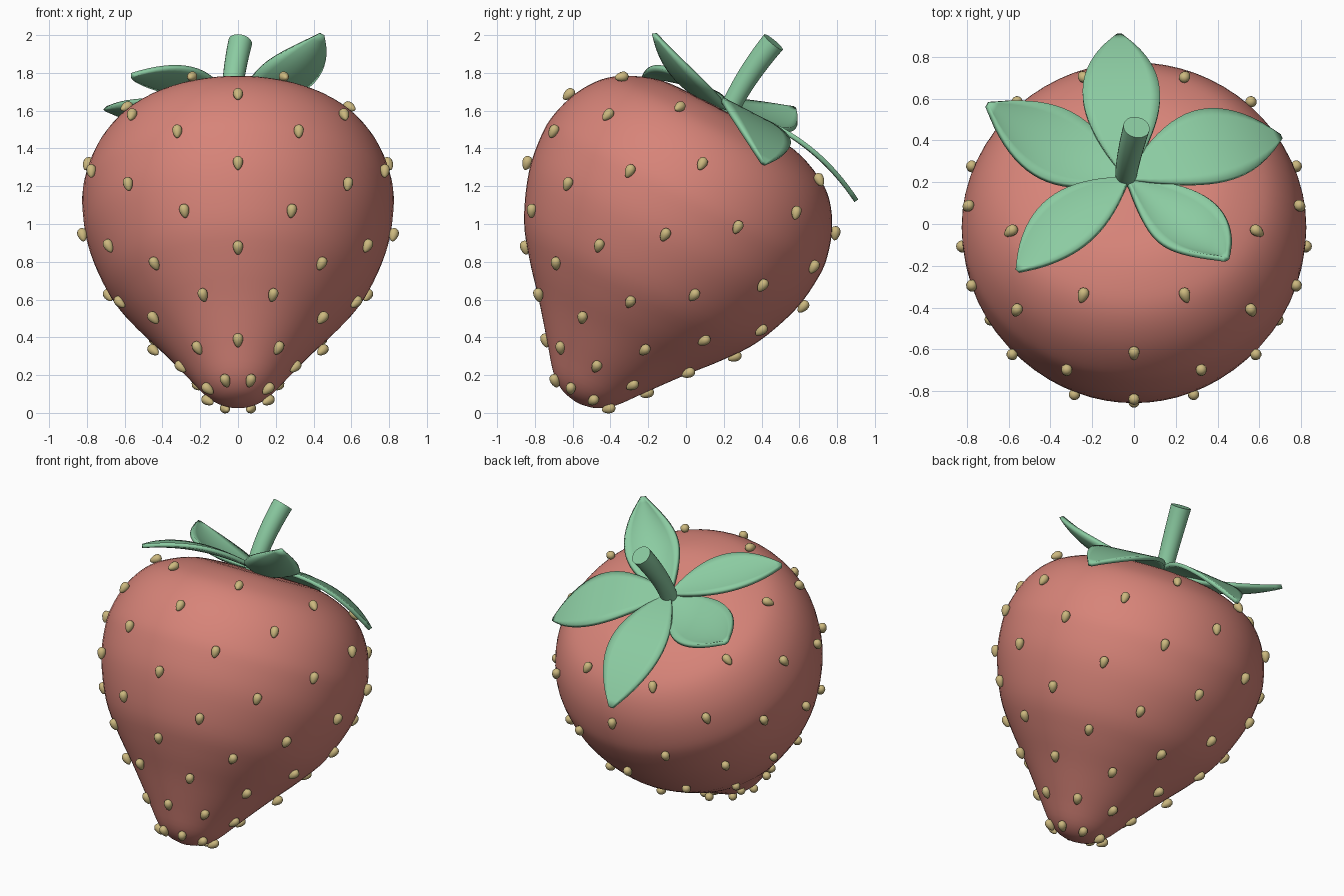
import bpy, bmesh, math
from mathutils import Vector, Matrix

cube = bpy.data.objects.get("Cube")
if cube:
    bpy.data.objects.remove(cube, do_unlink=True)

# Leaning frame of the berry: origin at the crown, local z along its axis
FRAME = Matrix.Translation((0, 0.225, 1.588)) @ Matrix.Rotation(math.radians(-27.5), 4, 'X')


def material(name, rgb):
    m = bpy.data.materials.new(name)
    m.use_nodes = True
    m.diffuse_color = (*rgb, 1)
    m.node_tree.nodes["Principled BSDF"].inputs["Base Color"].default_value = (*rgb, 1)
    return m


red = material("berry red", (0.68, 0.23, 0.19))
green = material("leaf green", (0.26, 0.60, 0.36))
tan = material("seed tan", (0.60, 0.48, 0.21))


def finish(name, bm, mat, matrix=FRAME):
    bmesh.ops.recalc_face_normals(bm, faces=bm.faces)
    me = bpy.data.meshes.new(name)
    bm.to_mesh(me)
    bm.free()
    me.materials.append(mat)
    ob = bpy.data.objects.new(name, me)
    bpy.context.collection.objects.link(ob)
    ob.matrix_world = matrix
    bpy.ops.object.select_all(action='DESELECT')
    ob.select_set(True)
    bpy.context.view_layer.objects.active = ob
    bpy.ops.object.shade_smooth_by_angle(angle=math.radians(50))
    return ob


def loft(bm, rings):
    """Skin closed rings of points and cap both ends."""
    rows = [[bm.verts.new(p) for p in ring] for ring in rings]
    n = len(rows[0])
    for a, b in zip(rows, rows[1:]):
        for i in range(n):
            bm.faces.new((a[i], a[(i + 1) % n], b[(i + 1) % n], b[i]))
    bm.faces.new(rows[0])
    bm.faces.new(rows[-1])


def circle(radius, z, n=64):
    return [Vector((radius * math.cos(math.tau * i / n),
                    radius * math.sin(math.tau * i / n), z)) for i in range(n)]


# Body profile (radius, height below the crown)
PROFILE = [(0.02, 0), (0.2, 0), (0.4, -0.012), (0.57, -0.075), (0.68, -0.155),
           (0.765, -0.28), (0.815, -0.43), (0.824, -0.56), (0.795, -0.76),
           (0.7, -1.0), (0.58, -1.17), (0.435, -1.34), (0.29, -1.52),
           (0.185, -1.65), (0.1, -1.71), (0.015, -1.73)]


def profile_point(s):
    """Smooth spline through the profile points."""
    i = min(int(s), len(PROFILE) - 2)
    t = s - i
    p = [Vector(PROFILE[max(0, min(len(PROFILE) - 1, i + k))]) for k in (-1, 0, 1, 2)]
    return 0.5 * (2 * p[1] + (p[2] - p[0]) * t
                  + (2 * p[0] - 5 * p[1] + 4 * p[2] - p[3]) * t ** 2
                  + (3 * p[1] - p[0] - 3 * p[2] + p[3]) * t ** 3)


STEPS = 4
CURVE = [profile_point(i / STEPS) for i in range((len(PROFILE) - 1) * STEPS + 1)]

# Berry body
bm = bmesh.new()
loft(bm, [circle(r, z) for r, z in CURVE])
finish("berry_body", bm, red)

# Seeds: staggered rings of eight, narrow end toward the tip
bm = bmesh.new()
for k, height in enumerate((-0.105, -0.31, -0.515, -0.725, -0.935, -1.12, -1.31, -1.505, -1.67)):
    j = min(range(1, len(CURVE) - 1), key=lambda i: abs(CURVE[i].y - height))
    spot, along = CURVE[j], (CURVE[j + 1] - CURVE[j - 1]).normalized()
    for i in range(8):
        angle = math.tau * (i + (0.5 if k % 2 == 0 else 0)) / 8
        radial = Vector((math.sin(angle), -math.cos(angle), 0))
        down = radial * along.x + Vector((0, 0, along.y))
        out = radial * -along.y + Vector((0, 0, along.x))
        side = down.cross(out)
        centre = radial * spot.x + Vector((0, 0, height)) + out * 0.016
        made = bmesh.ops.create_uvsphere(bm, u_segments=12, v_segments=8, radius=1)
        for v in made["verts"]:
            taper = 1 - 0.28 * v.co.z
            v.co = (centre + down * v.co.z * 0.038 + side * v.co.x * 0.026 * taper
                    + out * v.co.y * 0.026 * taper)
finish("seeds", bm, tan)


def bezier(a, mid, b, t):
    """Quadratic curve passing through mid at its middle."""
    c = 2 * mid - (a + b) / 2
    return a * (1 - t) ** 2 + c * 2 * t * (1 - t) + b * t ** 2


# Leaves: name, middle, tip, half width, edge cupping
LEAVES = [
    ("back", (-0.06, 0.41, 0.04), (-0.07, 0.815, -0.10), 0.185, 0.0),
    ("left_back", (0.36, 0.15, 0.03), (0.70, 0.29, -0.15), 0.20, 0.0),
    ("left_front", (0.25, -0.28, 0.025), (0.44, -0.54, 0.19), 0.165, 0.05),
    ("right_front", (-0.31, -0.26, 0.04), (-0.56, -0.49, -0.03), 0.15, 0.02),
    ("right_back", (-0.37, 0.14, 0.03), (-0.70, 0.30, 0.18), 0.19, 0.03),
]
ROWS, COLS = 20, 8
for name, mid, tip, width, cup in LEAVES:
    base, mid, tip = Vector((-0.03, -0.02, 0.02)), Vector(mid), Vector(tip)
    bm = bmesh.new()
    grid = []
    for i in range(ROWS + 1):
        t = i / ROWS
        centre = bezier(base, mid, tip, t)
        ahead = bezier(base, mid, tip, t + 0.01) - bezier(base, mid, tip, t - 0.01)
        side = Vector((0, 0, 1)).cross(ahead).normalized()
        up = ahead.cross(side).normalized()
        w = width * max(0.03, math.sin(math.pi * t ** 1.05)) ** 0.8
        grid.append([bm.verts.new(centre + side * w * s + up * cup * s * s * w / width)
                     for s in (2 * c / COLS - 1 for c in range(COLS + 1))])
    for a, b in zip(grid, grid[1:]):
        for c in range(COLS):
            bm.faces.new((a[c], a[c + 1], b[c + 1], b[c]))
    leaf = finish(name + "_leaf", bm, green)
    solid = leaf.modifiers.new("thickness", 'SOLIDIFY')
    solid.thickness = 0.025
    solid.offset = 0

# Stem: curved, widening toward its flat cut end
bm = bmesh.new()
low, bend, top = Vector((-0.04, 0.21, 1.56)), Vector((-0.025, 0.315, 1.76)), Vector((0.012, 0.463, 1.963))
rings = []
for i in range(13):
    t = i / 12
    d = bezier(low, bend, top, t + 0.01) - bezier(low, bend, top, t - 0.01)
    turn = d.to_track_quat('Z', 'Y')
    rings.append([bezier(low, bend, top, t) + turn @ p for p in circle(0.05 + 0.014 * t, 0, 24)])
loft(bm, rings)
finish("stem", bm, green, Matrix.Identity(4))
